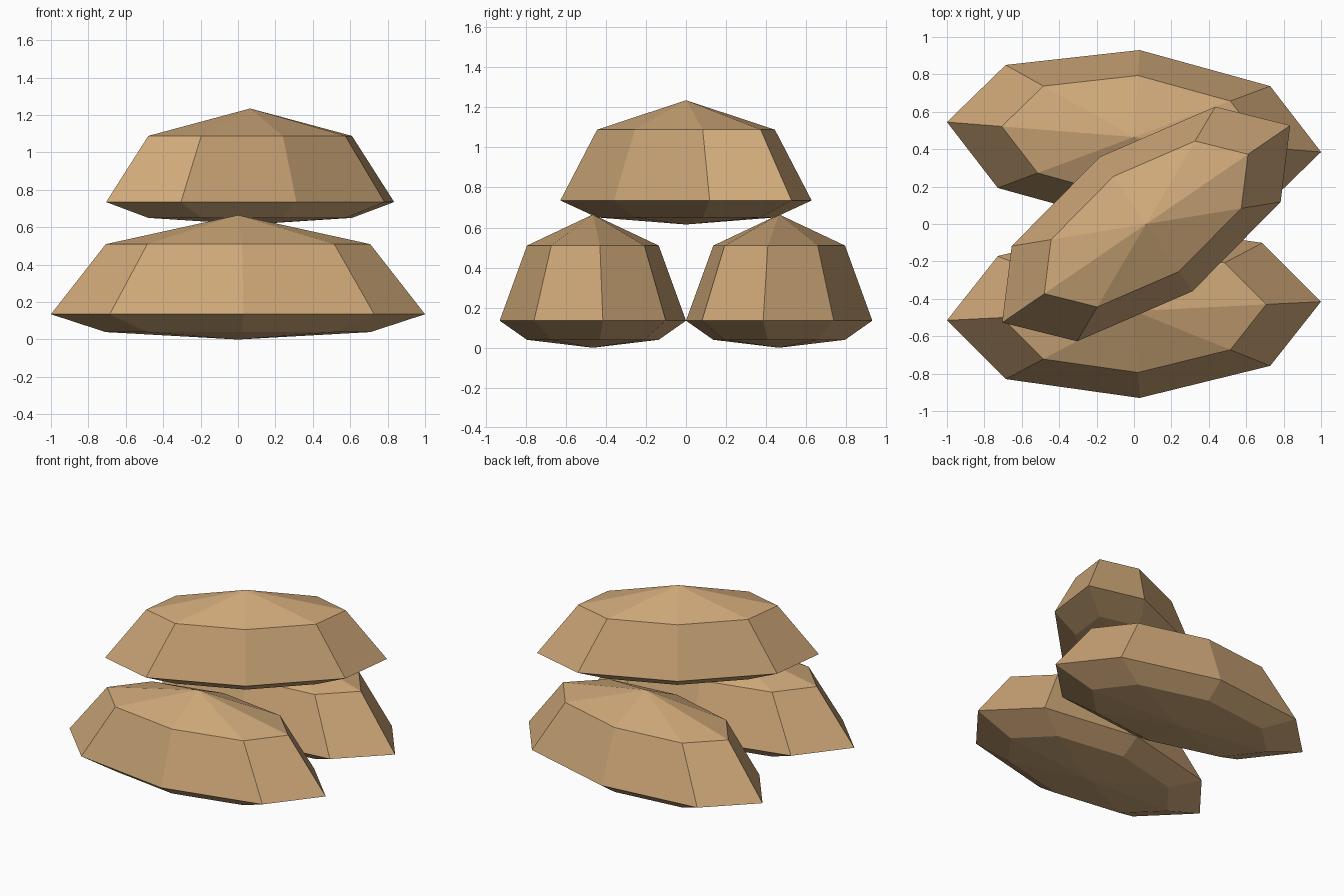
import bpy, bmesh

cube = bpy.data.objects.get("Cube")
if cube:
    bpy.data.objects.remove(cube, do_unlink=True)

# Sackcloth colour
COLOUR = (0.62, 0.39, 0.19, 1.0)
sackcloth = bpy.data.materials.new("tan sackcloth")
sackcloth.use_nodes = True
sackcloth.diffuse_color = COLOUR
bsdf = next(n for n in sackcloth.node_tree.nodes if n.type == 'BSDF_PRINCIPLED')
bsdf.inputs["Base Color"].default_value = COLOUR
bsdf.inputs["Roughness"].default_value = 0.9


def sack(name, centre, long_axis, short_axis, rise, sag):
    """Low-poly ball stretched along two ground axes, domed above and flattened below."""
    bm = bmesh.new()
    bmesh.ops.create_uvsphere(bm, u_segments=8, v_segments=4, radius=1)
    for v in bm.verts:
        a, b, c = v.co
        v.co = (a * long_axis[0] + b * short_axis[0],
                a * long_axis[1] + b * short_axis[1],
                c * (rise if c > 0 else sag))
    bmesh.ops.recalc_face_normals(bm, faces=bm.faces)
    mesh = bpy.data.meshes.new(name)
    bm.to_mesh(mesh)
    bm.free()
    mesh.materials.append(sackcloth)
    obj = bpy.data.objects.new(name, mesh)
    obj.location = centre
    bpy.context.collection.objects.link(obj)
    return obj


# Two sacks side by side on the ground, a third lying across them
sack("front_sack", (0, -0.465, 0.135), (1.0, 0.05), (-0.03, 0.465), 0.53, 0.135)
sack("back_sack", (0, 0.465, 0.135), (1.0, -0.08), (0.03, 0.465), 0.53, 0.135)
sack("top_sack", (0.065, 0, 0.735), (0.77, 0.527), (-0.247, 0.36), 0.5, 0.12)
